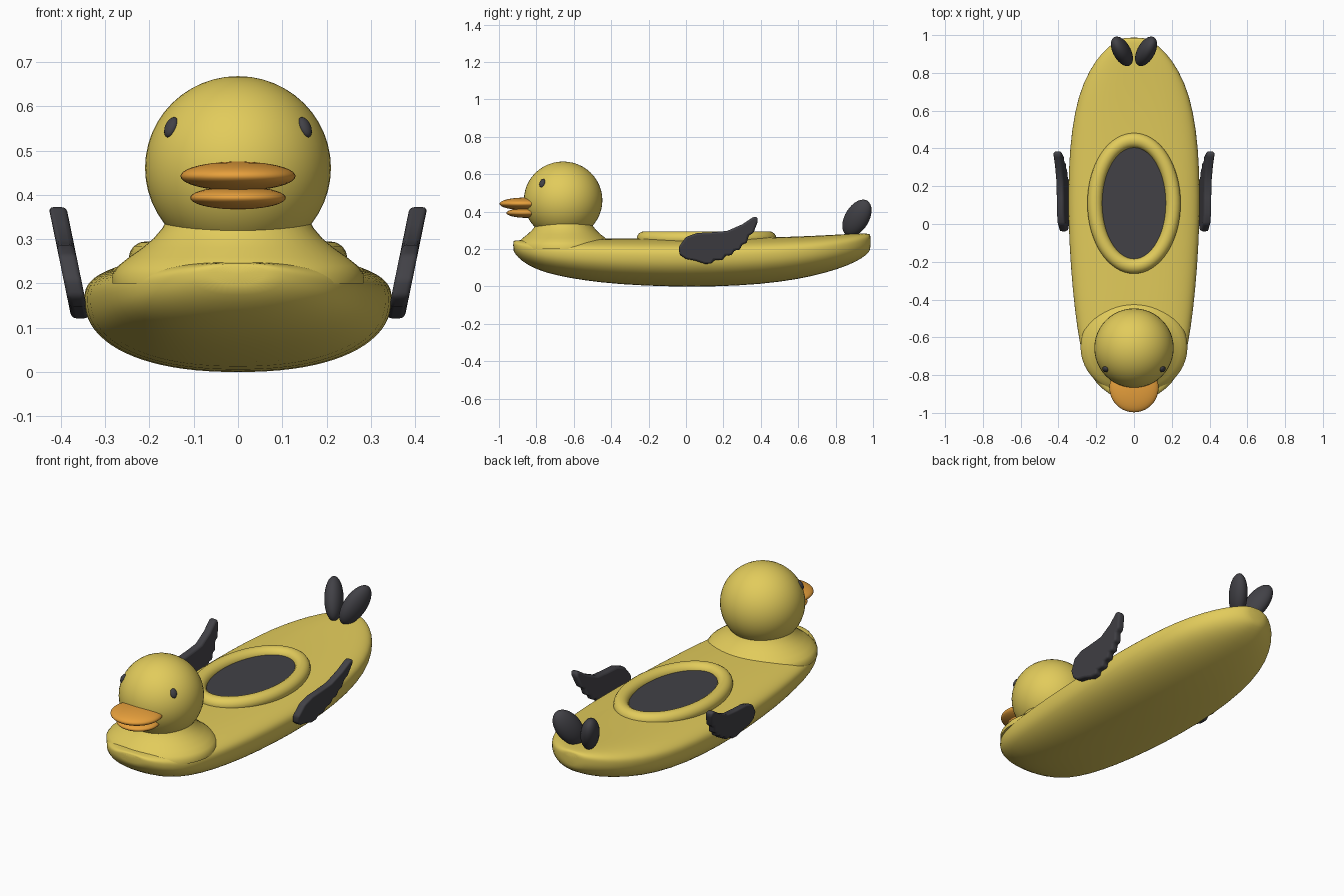
import bpy, bmesh, math
from mathutils import Vector, Matrix

if "Cube" in bpy.data.objects:
    bpy.data.objects.remove(bpy.data.objects["Cube"])


def material(name, rgb):
    m = bpy.data.materials.new(name)
    m.diffuse_color = (*rgb, 1)
    m.use_nodes = True
    m.node_tree.nodes["Principled BSDF"].inputs["Base Color"].default_value = m.diffuse_color
    return m


YELLOW = material("yellow", (0.76, 0.60, 0.105))
DARK = material("charcoal", (0.054, 0.053, 0.062))
ORANGE = material("orange", (0.80, 0.35, 0.045))


def finish(name, bm, mat, angle=50):
    bmesh.ops.recalc_face_normals(bm, faces=bm.faces)
    me = bpy.data.meshes.new(name)
    bm.to_mesh(me)
    bm.free()
    ob = bpy.data.objects.new(name, me)
    bpy.context.collection.objects.link(ob)
    me.materials.append(mat)
    bpy.ops.object.select_all(action='DESELECT')
    bpy.context.view_layer.objects.active = ob
    ob.select_set(True)
    bpy.ops.object.shade_smooth_by_angle(angle=math.radians(angle))
    return ob


def loft(bm, rings, closed=False):
    """Bridge rings of points; cap the ends unless closed."""
    vs = [[bm.verts.new(p) for p in r] for r in rings]
    n = len(vs[0])
    pairs = list(zip(vs, vs[1:])) + ([(vs[-1], vs[0])] if closed else [])
    for a, b in pairs:
        for i in range(n):
            j = (i + 1) % n
            bm.faces.new((a[i], a[j], b[j], b[i]))
    if not closed:
        bm.faces.new(vs[0])
        bm.faces.new(vs[-1])


def ellipsoid(name, loc, size, mat, rot=Matrix.Identity(4), seg=40):
    bm = bmesh.new()
    bmesh.ops.create_uvsphere(bm, u_segments=seg, v_segments=seg // 2, radius=1)
    bm.transform(Matrix.Translation(loc) @ rot @ Matrix.Diagonal((*size, 1)))
    return finish(name, bm, mat)


# Hull: stations of y, half width, bottom z, top z
stations = [(-0.924, 0.07, 0.195, 0.243), (-0.917, 0.10, 0.178, 0.246),
            (-0.88, 0.165, 0.135, 0.248), (-0.80, 0.236, 0.09, 0.25),
            (-0.70, 0.275, 0.06, 0.252), (-0.55, 0.302, 0.032, 0.255),
            (-0.35, 0.326, 0.010, 0.256), (-0.1, 0.344, -0.001, 0.256),
            (0.15, 0.351, -0.002, 0.257), (0.4, 0.342, 0.011, 0.261),
            (0.6, 0.315, 0.038, 0.267), (0.75, 0.27, 0.073, 0.274),
            (0.87, 0.202, 0.113, 0.281), (0.94, 0.136, 0.150, 0.284),
            (0.977, 0.08, 0.180, 0.282), (0.987, 0.045, 0.200, 0.278)]


def spow(v, p):
    return math.copysign(abs(v) ** p, v)


bm = bmesh.new()
rings = []
for y, w, zb, zt in stations:
    zm = zb + 0.64 * (zt - zb)
    ring = []
    for k in range(40):
        a = 2 * math.pi * k / 40
        s, c = math.sin(a), math.cos(a)
        e, h = (0.75, zt - zm) if s > 0 else (0.88, zm - zb)
        ring.append((w * spow(c, e), y, zm + h * spow(s, e)))
    rings.append(ring)
loft(bm, rings)
hull = finish("hull", bm, YELLOW, 80)
sub = hull.modifiers.new("smooth", 'SUBSURF')
sub.levels = sub.render_levels = 1

# Flared neck
bm = bmesh.new()
profile = [(0.262, 0.2), (0.262, 0.222), (0.25, 0.24), (0.228, 0.259),
           (0.2, 0.28), (0.176, 0.302), (0.158, 0.325), (0.146, 0.35)]
loft(bm, [[(1.08 * r * math.cos(2 * math.pi * k / 48),
            -0.652 + 0.97 * r * math.sin(2 * math.pi * k / 48), z)
           for k in range(48)] for r, z in profile])
finish("neck", bm, YELLOW)

# Head, beak and eyes
ellipsoid("head", (0, -0.657, 0.461), (0.21, 0.21, 0.207), YELLOW, seg=48)
ellipsoid("upper_beak", (0, -0.867, 0.442), (0.13, 0.13, 0.033), ORANGE)
ellipsoid("lower_beak", (0, -0.855, 0.393), (0.108, 0.105, 0.026), ORANGE)
for side in (-1, 1):
    out = Vector((side * 0.152, -0.112, 0.09)).normalized()
    ellipsoid("eye", Vector((0, -0.657, 0.463)) + out * 0.208,
              (0.017, 0.025, 0.012), DARK,
              out.to_track_quat('Z', 'Y').to_matrix().to_4x4(), 16)

# Cockpit: padded oval rim and dark floor
bm = bmesh.new()
rings = []
for i in range(64):
    a = 2 * math.pi * i / 64
    ring = []
    for k in range(16):
        b = 2 * math.pi * k / 16
        d = 0.04 * math.cos(b)
        ring.append(((0.207 + d) * math.cos(a), 0.11 + (0.333 + d) * math.sin(a),
                     0.257 + 0.038 * math.sin(b)))
    rings.append(ring)
loft(bm, rings, closed=True)
finish("cockpit_rim", bm, YELLOW)

bm = bmesh.new()
loft(bm, [[(0.18 * math.cos(2 * math.pi * k / 48),
            0.11 + 0.306 * math.sin(2 * math.pi * k / 48), z)
           for k in range(48)] for z in (0.256, 0.264)])
finish("cockpit_floor", bm, DARK)

# Wings: scalloped outline in (y, z), leaning outwards
outline = [(-0.04, 0.21), (-0.034, 0.17), (0, 0.147), (0.05, 0.138), (0.1, 0.121),
           (0.137, 0.122), (0.15, 0.142), (0.195, 0.14), (0.21, 0.165),
           (0.245, 0.168), (0.26, 0.194), (0.288, 0.195), (0.3, 0.224),
           (0.325, 0.232), (0.335, 0.272), (0.36, 0.285), (0.385, 0.35),
           (0.381, 0.372), (0.36, 0.372), (0.3, 0.332), (0.22, 0.297),
           (0.14, 0.29), (0.06, 0.286), (0, 0.265)]
for side in (-1, 1):
    bm = bmesh.new()
    loft(bm, [[(side * (0.356 + 0.205 * (z - 0.12) + t), y, z) for y, z in outline]
              for t in (-0.02, 0.02)])
    wing = finish("wing", bm, DARK, 60)
    bev = wing.modifiers.new("soft_edge", 'BEVEL')
    bev.width = 0.012
    bev.segments = 3

# Tail feathers: flattened ellipsoids fanned outwards and back
for side in (-1, 1):
    up = Vector((side * 0.33, 0.50, 0.80)).normalized()
    thick = Vector((1, side * -0.3, 0))
    thick = (thick - up * thick.dot(up)).normalized()
    wide = up.cross(thick)
    rot = Matrix((thick, wide, up)).transposed().to_4x4()
    ellipsoid("tail_feather", (side * 0.064, 0.914, 0.366),
              (0.046, 0.066, 0.113), DARK, rot, 32)
